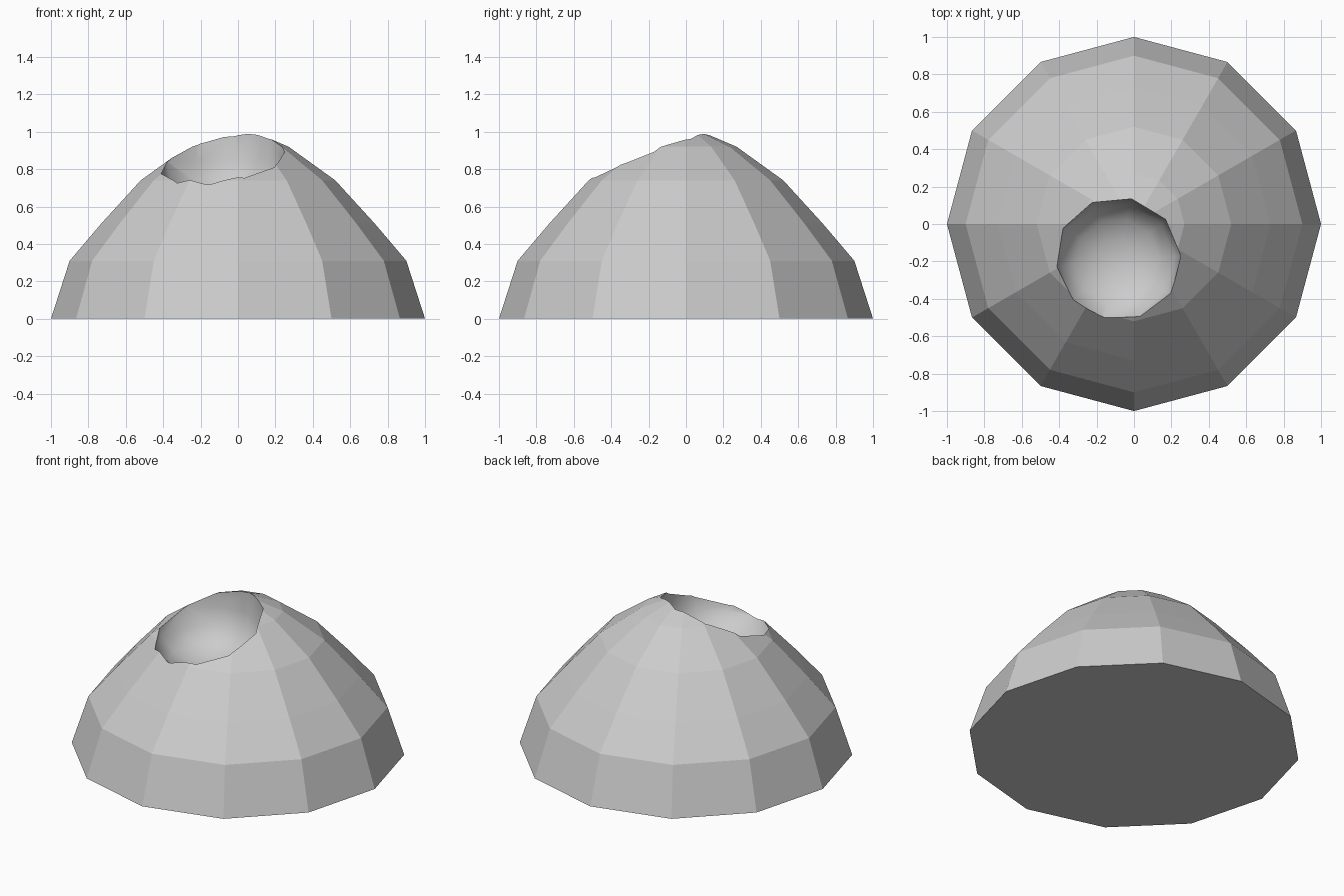
import bpy, bmesh
from math import cos, sin, pi, radians

if "Cube" in bpy.data.objects:
    bpy.data.objects.remove(bpy.data.objects["Cube"])


def lathe(name, profile, sides, centre=(0, 0), turn=0.0, tip=None, tip_first=False, smooth=False):
    """Loft rings of (radius, z), listed bottom to top, into a closed solid.
    tip gives the height of a point that closes the top (or bottom)."""
    bm = bmesh.new()
    rings = []
    for r, z in profile:
        rings.append([bm.verts.new((centre[0] + r * cos(turn + 2 * pi * i / sides),
                                    centre[1] + r * sin(turn + 2 * pi * i / sides), z))
                      for i in range(sides)])
    for a, b in zip(rings, rings[1:]):
        for i in range(sides):
            j = (i + 1) % sides
            bm.faces.new((a[i], a[j], b[j], b[i]))
    point = bm.verts.new((centre[0], centre[1], tip))
    tip_ring, cap_ring = (rings[0], rings[-1]) if tip_first else (rings[-1], rings[0])
    for i in range(sides):
        bm.faces.new((tip_ring[i], tip_ring[(i + 1) % sides], point))
    bm.faces.new(cap_ring)
    bmesh.ops.recalc_face_normals(bm, faces=bm.faces)
    for f in bm.faces:
        f.smooth = smooth
    mesh = bpy.data.meshes.new(name)
    bm.to_mesh(mesh)
    bm.free()
    ob = bpy.data.objects.new(name, mesh)
    bpy.context.collection.objects.link(ob)
    return ob


# Twelve-sided faceted mound
mound = lathe("mound", [(1.0, 0), (0.9, 0.31), (0.73, 0.51), (0.52, 0.74), (0.27, 0.92)],
              12, tip=1.035)

# Smooth bowl scooped out of the upper front
bowl = lathe("crater_cutter", [(0.12, 0.595), (0.23, 0.64), (0.31, 0.72), (0.34, 0.84), (0.35, 1.3)],
             10, centre=(-0.09, -0.2), turn=radians(5), tip=0.58, tip_first=True, smooth=True)
bowl.hide_render = True
bowl.hide_viewport = True

cut = mound.modifiers.new("crater", 'BOOLEAN')
cut.operation = 'DIFFERENCE'
cut.solver = 'EXACT'
cut.object = bowl
